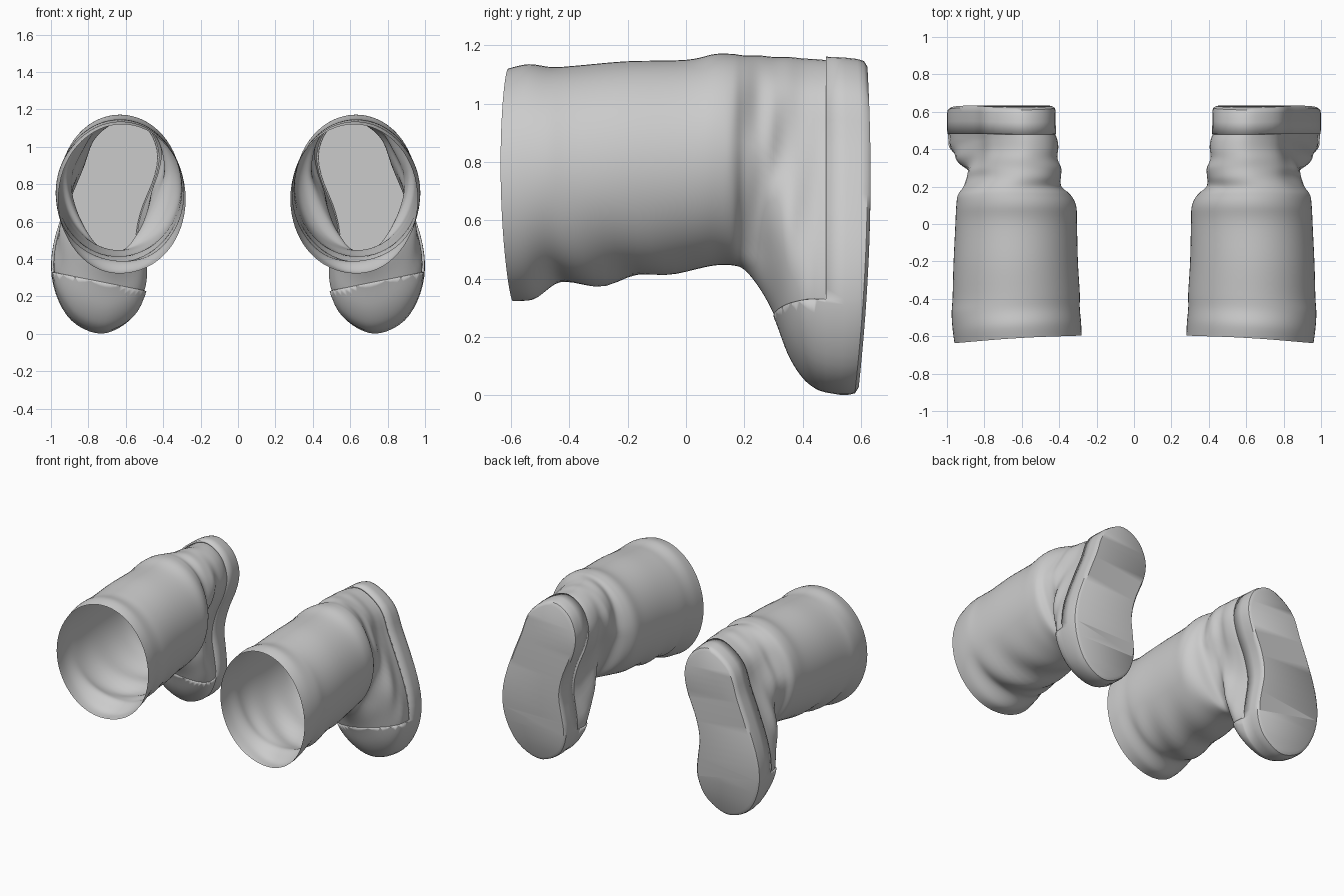
import bpy, bmesh, math
from mathutils import Vector

cube = bpy.data.objects.get("Cube")
if cube:
    bpy.data.objects.remove(cube)

grey = bpy.data.materials.new("plain_grey")
grey.use_nodes = True
grey.diffuse_color = (0.6, 0.6, 0.6, 1)
grey.node_tree.nodes["Principled BSDF"].inputs["Base Color"].default_value = (0.6, 0.6, 0.6, 1)

SIDES = 64
HALF = SIDES // 2
STEPS = 5

# Footprint outline in x, z, from the heel down the inner side and back up
FOOTPRINT = [(.61, 1.14), (.48, 1.09), (.42, .96), (.44, .82), (.51, .65), (.54, .5),
             (.52, .35), (.51, .22), (.57, .08), (.72, 0), (.87, .05), (.96, .17),
             (1.0, .33), (.98, .5), (.91, .7), (.84, .87), (.77, 1.04)]

# Sections of the upper: y, footprint share, x min, x max, z min, z max, pinch
UPPER = [(-.60, 0, .28, .96, .32, 1.12, 0), (-.53, 0, .283, .97, .335, 1.135, 0),
         (-.45, 0, .29, .975, .38, 1.125, 0), (-.37, 0, .29, .97, .375, 1.13, 0),
         (-.2, 0, .30, .965, .40, 1.145, 0), (0, 0, .305, .955, .425, 1.15, 0),
         (.1, 0, .31, .95, .445, 1.17, 0), (.16, .05, .335, .945, .445, 1.17, .1),
         (.2, .15, .37, .925, .43, 1.165, .35), (.25, .4, .37, .92, .37, 1.165, .4),
         (.3, .6, .375, .945, .28, 1.16, .2), (.35, .8, .395, .965, .15, 1.16, .05),
         (.4, .95, .40, .98, .07, 1.155, 0), (.45, 1, .41, .985, .03, 1.152, 0),
         (.49, 1, .425, .985, .02, 1.148, 0)]

# Rubber band and sole follow the foot sections
SOLE = [(.48, 1, .428, .987, .02, 1.15, 0), (.55, 1, .43, .989, .012, 1.147, 0),
        (.6, 1, .43, .989, .012, 1.142, 0), (.622, 1, .433, .985, .017, 1.135, 0),
        (.633, 1, .45, .968, .037, 1.115, 0)]


def spline(a, b, c, d, t):
    """Catmull-Rom blend of four tuples."""
    return tuple(.5 * (2 * q + (r - p) * t + (2 * p - 5 * q + 4 * r - s) * t * t
                       + (3 * q - p - 3 * r + s) * t ** 3)
                 for p, q, r, s in zip(a, b, c, d))


def footprint_widths():
    """Footprint x from 0 to 1 at evenly turning heights, inner side then outer."""
    n, fine = len(FOOTPRINT), 1500
    pts = []
    for i in range(fine):
        k, t = divmod(i * n / fine, 1)
        pts.append(spline(*[FOOTPRINT[(int(k) + j) % n] for j in (-1, 0, 1, 2)], t))
    xs, zs = zip(*pts)
    top, low = zs.index(max(zs)), zs.index(min(zs))
    pts = pts[top:] + pts[:top]
    low = (low - top) % fine
    inner, outer = pts[:low + 1], pts[low:] + pts[:1]
    widths = []
    for i in range(SIDES):
        v = .5 + .5 * math.cos(2 * math.pi * i / SIDES)
        z = min(zs) + v * (max(zs) - min(zs))
        near = min(inner if i <= HALF else outer, key=lambda p: abs(p[1] - z))
        widths.append((near[0] - min(xs)) / (max(xs) - min(xs)))
    return widths


FOOT = footprint_widths()


def refine(rows):
    """Add smooth sections between the given ones."""
    out = []
    for i in range(len(rows) - 1):
        quad = [rows[max(0, min(len(rows) - 1, i + j))] for j in (-1, 0, 1, 2)]
        out += [spline(*quad, s / STEPS) for s in range(STEPS)]
    return out + [rows[-1]]


def ring(row, grow):
    y, w, x0, x1, z0, z1, pinch = row
    pts = []
    for i, foot in enumerate(FOOT):
        a = 2 * math.pi * i / SIDES
        u = w * foot + (1 - w) * (.5 - .5 * math.sin(a))
        x = x0 + u * (x1 - x0)
        z = z0 + (.5 + .5 * math.cos(a)) * (z1 - z0)
        # Ankle sides fold inwards towards the instep
        x += (.7 - x) * pinch * max(0, min(1, (.85 - z) / .35))
        # Soft wrinkles under the shaft and across the ankle
        low = max(0, .68 - z) * max(0, 1 - abs(y + .3) / .4)
        z += low * .05 * math.sin(26 * y + 9 * x)
        side = math.sin(a) ** 2 * max(0, 1 - abs(y - .3) / .15)
        x += (.63 - x) * side * .05 * math.sin(34 * (y - .35 * z))
        # Slanted mouth and curved sole
        yy = y
        if y < 0:
            yy += y * .1 * (x - .35) - y * .14 * (z - .85) ** 2
        if y > .5:
            yy -= .08 * (z - .75) ** 2 * min(1, (y - .5) / .1)
        pts.append(Vector((x, yy, z)))
    # Push the ring outwards along its own outline
    grown = []
    for i, p in enumerate(pts):
        t = pts[(i + 1) % SIDES] - pts[i - 1]
        grown.append(p + Vector((t.z, 0, -t.x)).normalized() * grow)
    return grown


def loft(bm, rows, grow=0):
    rings = [[bm.verts.new(p) for p in ring(r, grow)] for r in rows]
    for a, b in zip(rings, rings[1:]):
        for i in range(SIDES):
            j = (i + 1) % SIDES
            bm.faces.new((b[i], b[j], a[j], a[i]))
    # Close the last ring with strips running across the foot
    end = rings[-1]
    bm.faces.new((end[-1], end[1], end[0]))
    for i in range(1, HALF - 1):
        bm.faces.new((end[-i], end[-i - 1], end[i + 1], end[i]))
    bm.faces.new((end[HALF + 1], end[HALF], end[HALF - 1]))


def finish(bm, name, side):
    if side < 0:
        for v in bm.verts:
            v.co.x *= -1
        bmesh.ops.reverse_faces(bm, faces=bm.faces)
    mesh = bpy.data.meshes.new(name)
    bm.to_mesh(mesh)
    bm.free()
    mesh.materials.append(grey)
    obj = bpy.data.objects.new(name, mesh)
    bpy.context.collection.objects.link(obj)
    bpy.ops.object.select_all(action='DESELECT')
    obj.select_set(True)
    bpy.context.view_layer.objects.active = obj
    bpy.ops.object.shade_smooth_by_angle(angle=math.radians(40))
    return obj


for label, side in (("left", 1), ("right", -1)):
    # Open shaft, ankle and foot, closed by the insole
    bm = bmesh.new()
    loft(bm, refine(UPPER))
    finish(bm, label + "_boot_upper", side)

    # Rubber sole with toe cap, trimmed along a slanted line over the toes
    bm = bmesh.new()
    foot = [r for r in refine(UPPER) if .22 < r[0] < .475]
    loft(bm, foot + SOLE, .011)
    cut, normal = Vector((.75, 0, .28)), Vector((-.2, 0, 1)).normalized()
    bmesh.ops.bisect_plane(bm, geom=bm.verts[:] + bm.edges[:] + bm.faces[:],
                           plane_co=cut, plane_no=normal)
    waste = []
    for f in bm.faces:
        c = f.calc_center_median()
        if c.y < .48 and (c - cut).dot(normal) > 0:
            waste.append(f)
    bmesh.ops.delete(bm, geom=waste, context='FACES')
    sole = finish(bm, label + "_rubber_sole", side)
    rim = sole.modifiers.new("rim", 'SOLIDIFY')
    rim.thickness = .012
    rim.offset = -1
